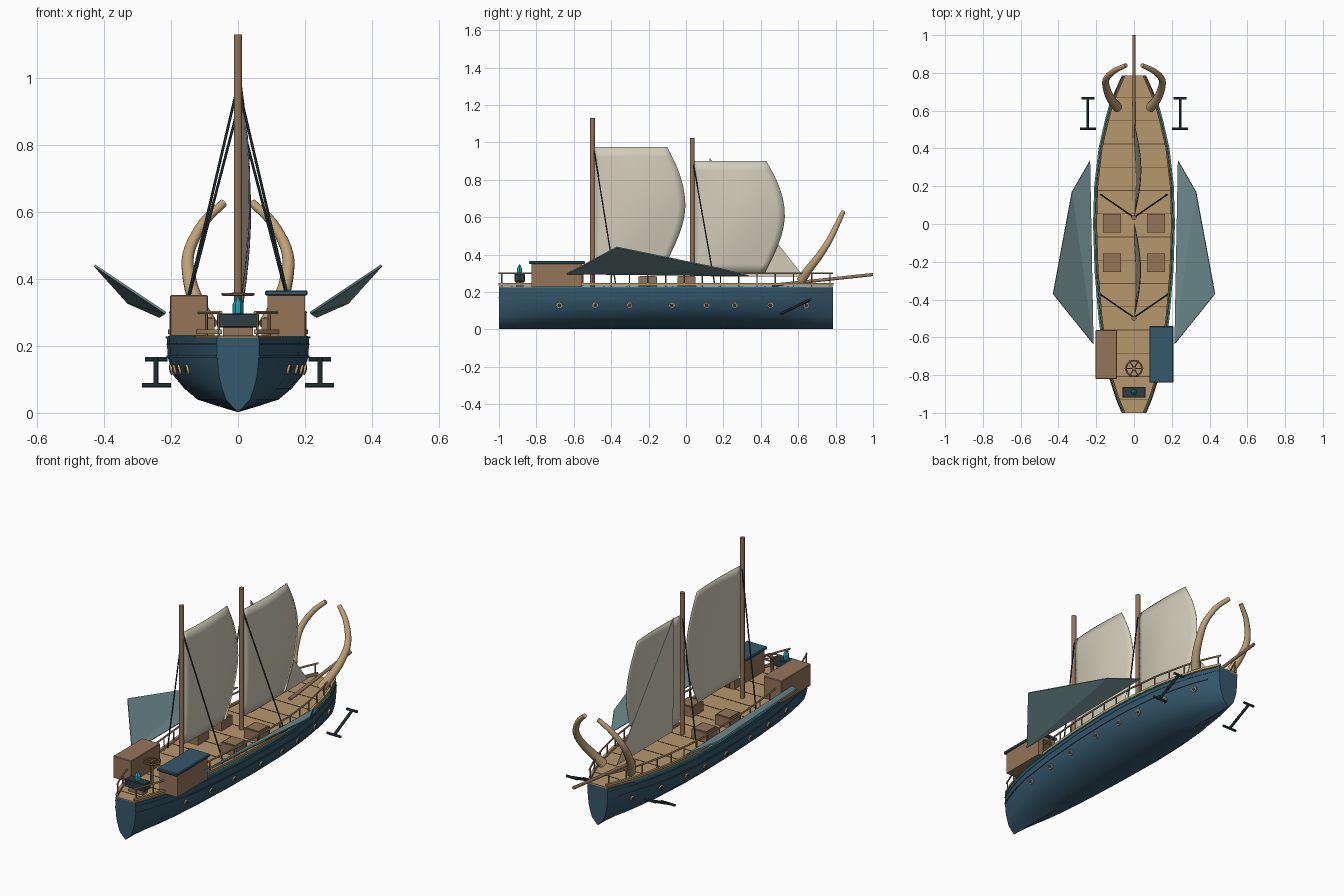
import bpy, bmesh, math
from mathutils import Vector

if "Cube" in bpy.data.objects:
    bpy.data.objects.remove(bpy.data.objects["Cube"])


def material(name, rgb):
    m = bpy.data.materials.new(name)
    m.diffuse_color = (*rgb, 1)
    m.use_nodes = True
    m.node_tree.nodes["Principled BSDF"].inputs["Base Color"].default_value = m.diffuse_color
    return m


HULL = material("deep blue", (0.035, 0.098, 0.15))
WOOD = material("brown wood", (0.30, 0.178, 0.098))
DECK = material("tan planks", (0.47, 0.315, 0.15))
HORN = material("horn", (0.52, 0.36, 0.18))
SAIL = material("ivory cloth", (0.64, 0.60, 0.48))
FIN = material("grey teal", (0.15, 0.255, 0.265))
SLATE = material("dark slate", (0.026, 0.048, 0.054))
CYAN = material("bright cyan", (0.013, 0.36, 0.44))
DARK = material("dark wood", (0.12, 0.07, 0.035))


def finish(name, bm, mat, smooth=False):
    bmesh.ops.recalc_face_normals(bm, faces=bm.faces)
    me = bpy.data.meshes.new(name)
    bm.to_mesh(me)
    bm.free()
    me.materials.append(mat)
    ob = bpy.data.objects.new(name, me)
    bpy.context.collection.objects.link(ob)
    if smooth:
        bpy.ops.object.select_all(action='DESELECT')
        ob.select_set(True)
        bpy.context.view_layer.objects.active = ob
        bpy.ops.object.shade_smooth_by_angle(angle=math.radians(40))
    return ob


def box(name, lo, hi, mat, bevel=0):
    bm = bmesh.new()
    bmesh.ops.create_cube(bm, size=1)
    for v in bm.verts:
        v.co = Vector([lo[i] + (v.co[i] + 0.5) * (hi[i] - lo[i]) for i in range(3)])
    if bevel:
        bmesh.ops.bevel(bm, geom=bm.edges[:], offset=bevel, segments=1, affect='EDGES')
    return finish(name, bm, mat)


def tube(name, pts, r, mat, sides=8, r_end=None):
    pts = [Vector(p) for p in pts]
    n = len(pts)
    bm = bmesh.new()
    rings = []
    for i, p in enumerate(pts):
        t = (pts[min(i + 1, n - 1)] - pts[max(i - 1, 0)]).normalized()
        ref = Vector((1, 0, 0)) if abs(t.x) < 0.9 else Vector((0, 0, 1))
        a = t.cross(ref).normalized()
        b = t.cross(a)
        rad = r if r_end is None else r + (r_end - r) * i / (n - 1)
        rings.append([bm.verts.new(p + rad * (math.cos(k) * a + math.sin(k) * b))
                      for k in [math.tau * (j + 0.5) / sides for j in range(sides)]])
    for u, v in zip(rings, rings[1:]):
        for j in range(sides):
            k = (j + 1) % sides
            bm.faces.new((u[j], u[k], v[k], v[j]))
    bm.faces.new(rings[0])
    bm.faces.new(rings[-1])
    return finish(name, bm, mat, sides > 4)


def spline(pts, steps=5):
    p = [Vector(q) for q in pts]
    p = [2 * p[0] - p[1]] + p + [2 * p[-1] - p[-2]]
    out = []
    for a, b, c, d in zip(p, p[1:], p[2:], p[3:]):
        for s in range(steps):
            t = s / steps
            out.append(0.5 * (2 * b + (c - a) * t + (2 * a - 5 * b + 4 * c - d) * t ** 2
                              + (3 * b - a - 3 * c + d) * t ** 3))
    return out + [p[-2]]


def interp(table, x):
    for (x0, y0), (x1, y1) in zip(table, table[1:]):
        if x <= x1:
            return y0 + (y1 - y0) * (x - x0) / (x1 - x0)
    return table[-1][1]


# Hull: one cross-section scaled by the plan width
PLAN = [(-1, .063), (-.92, .096), (-.82, .128), (-.7, .156), (-.5, .184), (-.25, .205), (0, .213),
        (.2, .207), (.4, .184), (.55, .15), (.64, .125), (.72, .092), (.785, .063)]
SECTION = [(1, .225), (.985, .165), (.9, .11), (.75, .072), (.57, .04), (.28, .02), (0, .002)]


def width(y):
    return interp(PLAN, y)


def hull_x(y, z):
    return width(y) * interp([(b, a) for a, b in SECTION[::-1]], z)


bm = bmesh.new()
loops = []
for y, w in PLAN:
    half = [(f * w, y, z) for f, z in SECTION]
    loops.append([bm.verts.new(p) for p in half + [(-x, b, z) for x, b, z in half[-2::-1]]])
for u, v in zip(loops, loops[1:]):
    for j in range(len(u) - 1):
        bm.faces.new((u[j], u[j + 1], v[j + 1], v[j]))
    bm.faces.new((u[0], v[0], v[-1], u[-1]))
bm.faces.new(loops[0])
bm.faces.new(loops[-1])
finish("hull", bm, HULL, True)

# Deck with plank seams
bm = bmesh.new()
outline = [(w - .004, y) for y, w in PLAN]
f = bm.faces.new([bm.verts.new((x, y, .222)) for x, y in outline]
                 + [bm.verts.new((-x, y, .222)) for x, y in outline[::-1]])
top = bmesh.ops.extrude_face_region(bm, geom=[f])["geom"]
bmesh.ops.translate(bm, verts=[v for v in top if isinstance(v, bmesh.types.BMVert)], vec=(0, 0, .008))
finish("deck", bm, DECK)
for i in range(14):
    y = -.93 + i * .123
    box("plank_seam", (-width(y) + .015, y - .002, .229), (width(y) - .015, y + .002, .2315), DARK)

# Sides: trim, wales, rails, posts, portholes, shrouds, fins, anchors, horns
ys = [y for y, _ in PLAN]
PORTS = (-.675, -.485, -.30, -.075, .11, .26, .45, .64)
for s in (-1, 1):
    tube("cyan_trim", [(s * (width(y) + .001), y, .226) for y in ys[2:-2]], .004, CYAN, 4)
    tube("wale", [(s * hull_x(y, .168), y, .168) for y in ys[:-1]], .005, HULL, 4)
    tube("upper_wale", [(s * hull_x(y, .205), y, .205) for y in ys], .003, HULL, 4)
    tube("lower_rail", [(s * (width(y) - .01), y, .242) for y in ys], .009, DECK, 4)
    tube("upper_rail", [(s * (width(y) - .012), y, .300) for y in ys], .005, DECK, 6)
    for i in range(19):
        y = -.985 + i * .0975
        x = s * (width(y) - .012)
        tube("rail_post", [(x, y, .23), (x, y, .3)], .004, WOOD, 6)
    for y in PORTS:
        x = hull_x(y, .13)
        slope = (width(y + .02) - width(y - .02)) / .04
        n = Vector((s, -slope * s * s, -.2)).normalized()
        c = Vector((s * x, y, .13))
        tube("porthole_ring", [c - n * .006, c + n * .007], .016, HORN, 12)
        tube("porthole_glass", [c, c + n * .009], .010, SLATE, 12)
    for y, z in ((-.495, .98), (.035, .91)):
        tube("shroud", [(0, y, z), (s * .175, y + .12, .235)], .004, SLATE, 6)

    # Side fin as a thin plate
    bm = bmesh.new()
    quad = [(.235, .335, .284), (.33, .17, .326), (.43, -.37, .437), (.217, -.635, .295)]
    lower = [bm.verts.new((s * x, y, z)) for x, y, z in quad]
    upper = [bm.verts.new((s * (x - .003), y, z + .006)) for x, y, z in quad]
    for tri in ((0, 1, 3), (1, 2, 3)):
        bm.faces.new([lower[k] for k in tri])
        bm.faces.new([upper[k] for k in tri])
    for k in range(4):
        m = (k + 1) % 4
        bm.faces.new((lower[k], lower[m], upper[m], upper[k]))
    finish("side_fin", bm, FIN)

    # Anchor
    tube("anchor_shaft", [(s * .245, .505, .083), (s * .245, .665, .16)], .008, SLATE)
    tube("anchor_stock", [(s * .21, .665, .16), (s * .277, .665, .16)], .007, SLATE)
    tube("anchor_arm", [(s * .20, .505, .083), (s * .286, .505, .083)], .007, SLATE)

    # Bow horn
    path = [(.085, .615, .26), (.118, .655, .32), (.143, .71, .39), (.148, .765, .475),
            (.105, .81, .565), (.042, .84, .628)]
    tube("bow_horn", spline([(s * x, y, z) for x, y, z in path]), .026, HORN, 12, .012)

    # Deck crates
    for y in (.003, -.205):
        box("crate", (s * .117 - .047, y - .049, .225), (s * .117 + .047, y + .049, .283), WOOD)
        box("crate_lid", (s * .117 - .04, y - .042, .283), (s * .117 + .04, y + .042, .287), WOOD)

# Masts and bowsprit
tube("rear_mast", [(0, -.5, .225), (0, -.5, 1.13)], .013, WOOD, 12)
tube("front_mast", [(0, .033, .225), (0, .033, 1.025)], .013, WOOD, 12)
tube("bowsprit", [(0, .46, .236), (0, 1.0, .294)], .009, WOOD, 10)


# Billowing sails: straight luff, curved leech
def sail(name, y0, z_top, z_bot, leech, bulge, n=12):
    bm = bmesh.new()
    grid = []
    for j in range(n + 1):
        v = j / n
        y1 = interp(leech, v)
        z = z_bot + (z_top - z_bot) * v
        grid.append([bm.verts.new((.004 + bulge * math.sin(math.pi * i / n) * math.sin(math.pi * (.08 + .84 * v)),
                                   y0 + (y1 - y0) * i / n, z)) for i in range(n + 1)])
    for a, b in zip(grid, grid[1:]):
        for i in range(n):
            bm.faces.new((a[i], a[i + 1], b[i + 1], b[i]))
    ob = finish(name, bm, SAIL, True)
    mod = ob.modifiers.new("cloth", 'SOLIDIFY')
    mod.thickness = .003


sail("rear_sail", -.49, .975, .345,
     [(0, -.11), (.15, -.065), (.3, -.025), (.45, -.003), (.55, -.003), (.7, -.018), (.85, -.052), (1, -.10)], .033)
sail("front_sail", .043, .90, .30,
     [(0, .42), (.15, .465), (.3, .505), (.45, .527), (.55, .53), (.7, .515), (.85, .48), (1, .43)], .035)

# Triangular jib
bm = bmesh.new()
bm.faces.new([bm.verts.new(p) for p in ((-.008, .125, .92), (-.008, .63, .283), (-.008, .13, .283))])
jib = finish("jib", bm, SAIL)
jib.modifiers.new("cloth", 'SOLIDIFY').thickness = .003

# Cabins
box("left_cabin", (-.203, -.82, .228), (-.09, -.56, .352), WOOD, .003)
box("right_cabin", (.088, -.825, .228), (.2, -.555, .35), WOOD)
box("right_cabin_roof", (.081, -.84, .35), (.208, -.54, .366), HULL, .004)
box("cabin_door", (.115, -.556, .232), (.17, -.549, .33), DARK)

# Flat steering wheel on a column
tube("wheel_column", [(0, -.765, .228), (0, -.765, .36)], .009, WOOD)
ring = [(.042 * math.cos(a), -.765 + .042 * math.sin(a), .354)
        for a in [math.tau * k / 20 for k in range(21)]]
tube("wheel_rim", ring, .005, WOOD, 6)
for k in range(3):
    a = math.pi * k / 3
    dx, dy = .05 * math.cos(a), .05 * math.sin(a)
    tube("wheel_spoke", [(-dx, -.765 - dy, .354), (dx, -.765 + dy, .354)], .0035, WOOD, 6)

# Stern crystal on a dark stand
box("crystal_stand", (-.062, -.918, .255), (.062, -.862, .297), SLATE, .003)
box("crystal_foot", (-.045, -.91, .228), (.045, -.87, .256), WOOD)
tube("crystal_body", [(0, -.89, .295), (0, -.89, .325)], .016, CYAN, 6)
tube("crystal_tip", [(0, -.89, .325), (0, -.89, .348)], .016, CYAN, 6, .002)
